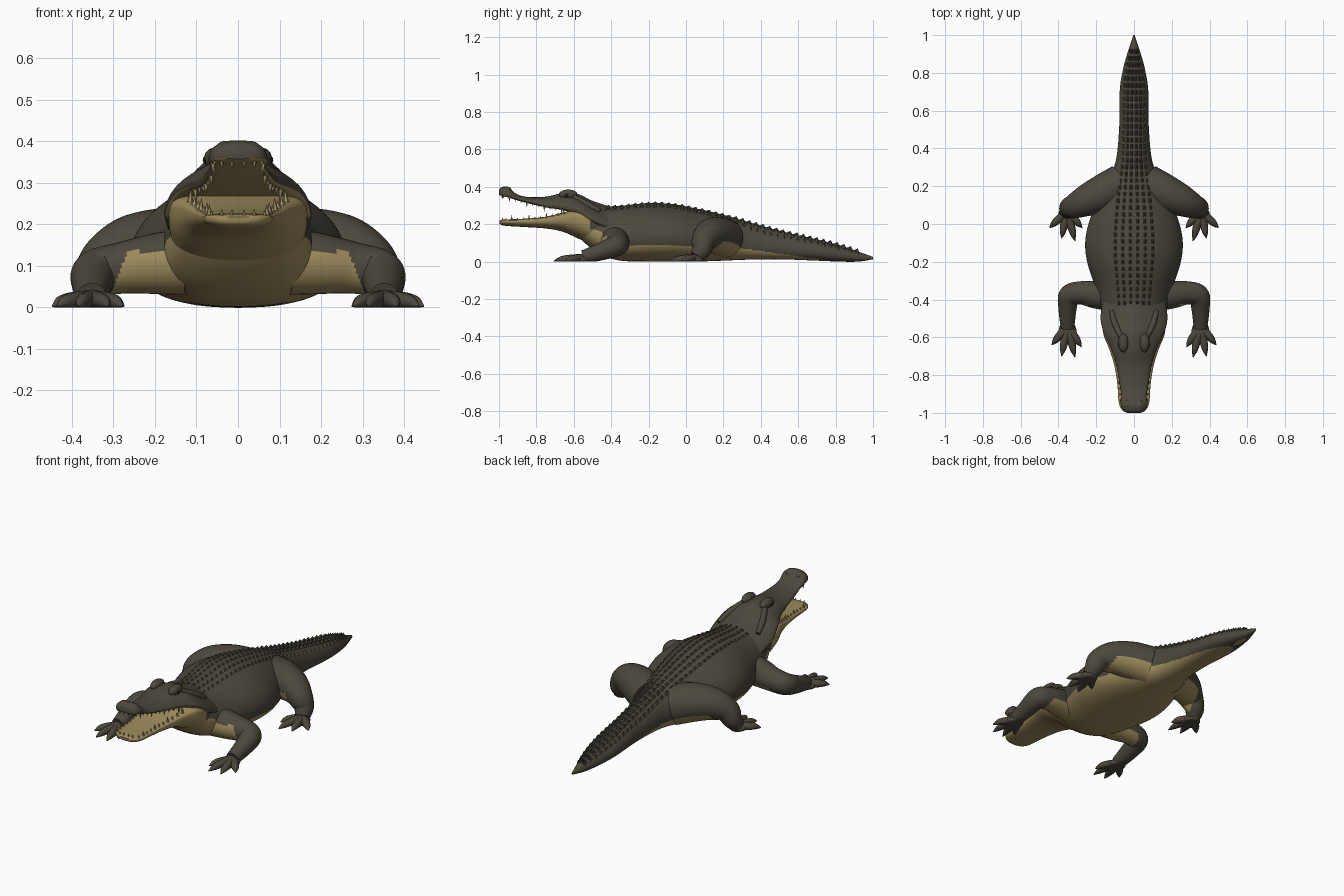
import bpy, bmesh, math
from mathutils import Vector

if "Cube" in bpy.data.objects:
    bpy.data.objects.remove(bpy.data.objects["Cube"])


def material(name, rgb):
    m = bpy.data.materials.new(name)
    m.use_nodes = True
    m.diffuse_color = (*rgb, 1)
    m.node_tree.nodes["Principled BSDF"].inputs["Base Color"].default_value = (*rgb, 1)
    return m


HIDE = material("dark olive hide", (.073, .064, .046))
BELLY = material("tan belly", (.34, .26, .108))
SCUTE = material("darker scutes", (.064, .057, .042))
TOOTH = material("tan ivory teeth", (.38, .3, .14))
EYE = material("black eyes", (.012, .011, .009))


def finish(name, bm, mats, rule=None, angle=50):
    """Turn a bmesh into an object; rule(center, normal) picks the colour slot."""
    bmesh.ops.recalc_face_normals(bm, faces=bm.faces)
    bm.normal_update()
    if rule:
        for f in bm.faces:
            f.material_index = int(rule(f.calc_center_median(), f.normal))
    me = bpy.data.meshes.new(name)
    bm.to_mesh(me)
    bm.free()
    ob = bpy.data.objects.new(name, me)
    bpy.context.collection.objects.link(ob)
    for m in mats:
        me.materials.append(m)
    bpy.ops.object.select_all(action='DESELECT')
    ob.select_set(True)
    bpy.context.view_layer.objects.active = ob
    bpy.ops.object.shade_smooth_by_angle(angle=math.radians(angle))


def smooth(points, n):
    """Catmull-Rom resampling of tuples, n steps per span."""
    pts = [Vector(p) for p in points]
    out = []
    for i in range(len(pts) - 1):
        a, b, c, d = pts[max(i - 1, 0)], pts[i], pts[i + 1], pts[min(i + 2, len(pts) - 1)]
        for k in range(n):
            t = k / n
            out.append(b + (c - a) * (t / 2) + (a * 2 - b * 5 + c * 4 - d) * (t * t / 2)
                       + (b * 3 - a - c * 3 + d) * (t ** 3 / 2))
    return out + [pts[-1]]


def add_loft(bm, rings):
    rows = [[bm.verts.new(p) for p in r] for r in rings]
    n = len(rows[0])
    for a, b in zip(rows, rows[1:]):
        for i in range(n):
            j = (i + 1) % n
            bm.faces.new((a[i], a[j], b[j], b[i]))
    bm.faces.new(rows[0])
    bm.faces.new(rows[-1])


def section(st, mid, up, down, n=96):
    """Superellipse ring with separate roundness above and below its widest line."""
    y, w, zb, zt = st
    zc = zb + (zt - zb) * mid
    ring = []
    for i in range(n):
        a = 2 * math.pi * i / n
        c, s = math.cos(a), math.sin(a)
        p = up if s >= 0 else down
        x = math.copysign(abs(c) ** (2 / p), c) * w
        z = zc + (abs(s) ** (2 / p) * (zt - zc) if s >= 0 else -abs(s) ** (2 / p) * (zc - zb))
        ring.append((x, y, z))
    return ring


def add_tube(bm, path, steps=5, n=16):
    """Round limb along (x, y, z, radius) points."""
    pts = smooth(path, steps)
    rings = []
    for i, p in enumerate(pts):
        d = (pts[min(i + 1, len(pts) - 1)] - pts[max(i - 1, 0)]).to_3d().normalized()
        side = d.cross(Vector((0, 0, 1))).normalized()
        up = side.cross(d)
        ring = []
        for k in range(n):
            a = 2 * math.pi * k / n
            q = p.to_3d() + (side * math.cos(a) + up * math.sin(a)) * p[3]
            q.z = max(q.z, 0)
            ring.append(q)
        rings.append(ring)
    add_loft(bm, rings)


def add_ball(bm, center, size):
    res = bmesh.ops.create_uvsphere(bm, u_segments=20, v_segments=12, radius=1)
    for v in res["verts"]:
        v.co = Vector(center) + Vector(v.co[i] * size[i] for i in range(3))
        v.co.z = max(v.co.z, 0)


# Trunk and tail: (y, half width, bottom, top)
trunk = smooth([(-.6, .1, .16, .3), (-.53, .145, .09, .3), (-.45, .175, .035, .295),
                (-.35, .2, .005, .298), (-.2, .248, 0, .313), (-.08, .257, 0, .308),
                (.05, .225, 0, .285), (.2, .16, .005, .25), (.32, .1, .01, .215),
                (.5, .079, .012, .165), (.7, .076, .005, .118), (.82, .058, 0, .088),
                (.92, .03, 0, .054), (1, .003, .012, .025)], 10)


def belly_line(y):
    if y < -.4:
        return .13 + (-.4 - y) * .5
    return .085 if y < .2 else max(0, .085 - (y - .2) * .14)


bm = bmesh.new()
add_loft(bm, [section(s, .42, 1.8, 2.4) for s in trunk])
finish("trunk_and_tail", bm, (HIDE, BELLY), lambda c, n: c.z < belly_line(c.y) and n.z < .5)

# Upper jaw: sloping cheeks behind, rounder snout in front
upper = smooth([(-.4, .165, .15, .292), (-.5, .177, .2, .325), (-.58, .158, .25, .362),
                (-.66, .122, .275, .366), (-.75, .093, .29, .347), (-.85, .076, .313, .346),
                (-.91, .067, .33, .364), (-.95, .071, .343, .4), (-.985, .062, .35, .398),
                (-1, .035, .358, .384)], 6)
bm = bmesh.new()
add_loft(bm, [section(s, .25, min(2.3, max(1.4, 1.4 + (-.62 - s[0]) * 3)), 3) for s in upper])
finish("upper_jaw", bm, (HIDE, BELLY), lambda c, n: n.z < -.45 and c.y < -.5)

# Lower jaw
lower = smooth([(-.42, .145, .07, .2), (-.5, .165, .09, .255), (-.58, .163, .125, .278),
                (-.66, .132, .16, .262), (-.75, .104, .177, .24), (-.85, .088, .184, .23),
                (-.95, .08, .19, .226), (-.985, .058, .195, .223), (-.997, .03, .203, .218)], 6)
bm = bmesh.new()
add_loft(bm, [section(s, .7, 3, 2.4) for s in lower])
finish("lower_jaw", bm, (HIDE, BELLY), lambda c, n: c.y < -.51 or c.z < .17)


def at(stations, y):
    """Interpolated station at y."""
    for a, b in zip(stations, stations[1:]):
        if min(a[0], b[0]) <= y <= max(a[0], b[0]):
            return a.lerp(b, (y - a[0]) / (b[0] - a[0]))
    return stations[-1]


# Teeth along both jaw rims
def add_tooth(bm, x, y, z, h, r=.008):
    ring = [bm.verts.new((x + r * math.cos(k * math.pi / 3), y + r * math.sin(k * math.pi / 3), z))
            for k in range(6)]
    tip = bm.verts.new((x * .97, y, z + h))
    for k in range(6):
        bm.faces.new((ring[k], ring[(k + 1) % 6], tip))
    bm.faces.new(ring)


for name, jaw, sign in (("upper_teeth", upper, -1), ("lower_teeth", lower, 1)):
    bm = bmesh.new()
    for i in range(11):
        y = -.975 + i * .031 + (.012 if sign > 0 else 0)
        st = at(jaw, y)
        h = .02 + .014 * (i % 3 == 1)
        z = st[2] + .01 if sign < 0 else st[3] - .01
        for s in (-1, 1):
            add_tooth(bm, s * st[1] * .86, y, z, sign * h)
    for x in (-.04, -.015, .015, .04):
        add_tooth(bm, x, -.982, .358 if sign < 0 else .212, sign * .026)
    finish(name, bm, (TOOTH,), angle=40)

# Brows and nostrils, sunk into the skull
bm = bmesh.new()
for s in (-1, 1):
    add_ball(bm, (s * .056, -.63, .358), (.026, .05, .027))
    add_ball(bm, (s * .03, -.96, .382), (.024, .028, .019))
    add_tube(bm, [(s * .066, -.6, .345, .014), (s * .1, -.53, .308, .016), (s * .12, -.46, .27, .012)])
finish("brows_and_nostrils", bm, (HIDE,))
bm = bmesh.new()
for s in (-1, 1):
    add_ball(bm, (s * .074, -.638, .355), (.011, .014, .011))
finish("eyes", bm, (EYE,))

# Legs and webbed feet
FRONT = [(.13, -.38, .11, .08), (.2, -.375, .105, .073), (.28, -.365, .095, .062),
         (.342, -.38, .082, .057), (.352, -.45, .055, .048), (.352, -.55, .024, .036)]
HIND = [(.07, .21, .12, .105), (.16, .165, .14, .1), (.25, .125, .14, .085),
        (.315, .095, .112, .066), (.345, .085, .065, .052), (.355, .06, .026, .038)]
FRONT_TIPS = [(.278, -.65), (.313, -.705), (.383, -.7), (.435, -.64)]
HIND_TIPS = [(.275, -.02), (.313, -.09), (.383, -.075), (.447, -.02)]
for label, leg, tips in (("front", FRONT, FRONT_TIPS), ("hind", HIND, HIND_TIPS)):
    for side, s in (("left", 1), ("right", -1)):
        bm = bmesh.new()
        add_tube(bm, [(s * x, y, z, r) for x, y, z, r in leg], 10, 32)
        finish(f"{label}_leg_{side}", bm, (HIDE, BELLY), lambda c, n: abs(c.x) < .32 - c.z * .4
               and c.z < .135 and (n.z < -.35 or n.y < -.75))
        bm = bmesh.new()
        ax, ay = leg[-1][:2]
        add_ball(bm, (s * ax, ay - .02, .012), (.048, .058, .026))
        for tx, ty in tips:
            mx, my = ax + (tx - ax) * .55, ay + (ty - ay) * .5
            add_tube(bm, [(s * ax, ay, .018, .024), (s * mx, my, .015, .021),
                          (s * (mx * .45 + tx * .55), my * .45 + ty * .55, .012, .015),
                          (s * tx, ty, .003, .002)], n=12)
        finish(f"{label}_foot_{side}", bm, (HIDE,))


# Rows of low keeled scutes following the back and tail
def back_height(x, y):
    _, w, zb, zt = at(trunk, y)
    zc = zb + (zt - zb) * .42
    return zc + (zt - zc) * max(0, 1 - min(1, abs(x) / w) ** 1.8) ** (1 / 1.8)


bm = bmesh.new()
for i in range(38):
    y = -.42 + i * .036
    w = at(trunk, y)[1]
    for k in (-.95, -.58, -.2, .2, .58, .95):
        x = k * min(.04 + .25 * w, w * .75)
        half, long = min(.009, w * .12), .016
        h = .014 if y > .25 and abs(k) < .9 else .009
        base = [bm.verts.new((x + dx, y + dy, back_height(x + dx, y + dy) - .003))
                for dx, dy in ((-half, -long), (half, -long), (half, long), (-half, long))]
        tip = bm.verts.new((x, y + .006, back_height(x, y) + h))
        for a in range(4):
            bm.faces.new((base[a], base[(a + 1) % 4], tip))
        bm.faces.new(base)
finish("back_scutes", bm, (SCUTE,), angle=20)
